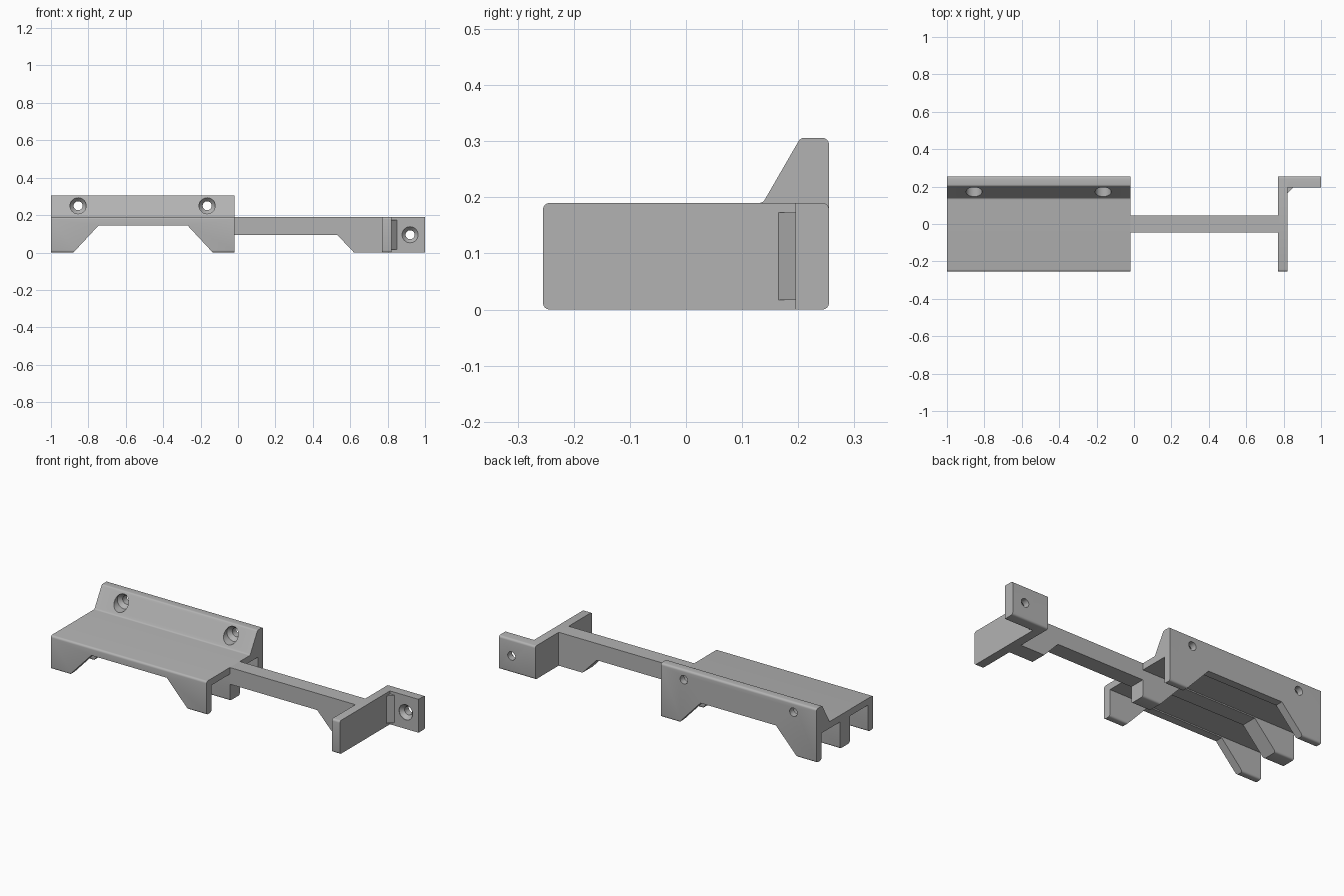
import bpy, bmesh, math
from mathutils import Vector, Matrix

cube = bpy.data.objects.get("Cube")
if cube:
    bpy.data.objects.remove(cube, do_unlink=True)

grey = bpy.data.materials.new("plain grey")
grey.use_nodes = True
colour = (0.45, 0.45, 0.45, 1)
grey.diffuse_color = colour
grey.node_tree.nodes["Principled BSDF"].inputs["Base Color"].default_value = colour

BACK, FRONT, TOP = 0.255, -0.255, 0.19
WALL, RIB, ROUND = 0.045, 0.045, 0.012


def rounded(points, steps=4):
    """Turn (u, v, radius) corners into an outline with arcs."""
    out = []
    for i, (u, v, r) in enumerate(points):
        p = Vector((u, v))
        if not r:
            out.append(p)
            continue
        a = (Vector(points[i - 1][:2]) - p).normalized()
        b = (Vector(points[(i + 1) % len(points)][:2]) - p).normalized()
        half = a.angle(b) / 2
        centre = p + (a + b).normalized() * (r / math.sin(half))
        start = p + a * (r / math.tan(half)) - centre
        end = p + b * (r / math.tan(half)) - centre
        for k in range(steps + 1):
            t = k / steps
            w = start.angle(end)
            arc = (start * math.sin((1 - t) * w) + end * math.sin(t * w)) / math.sin(w)
            out.append(centre + arc)
    return out


def finish(name, bm):
    bmesh.ops.recalc_face_normals(bm, faces=bm.faces)
    mesh = bpy.data.meshes.new(name)
    bm.to_mesh(mesh)
    bm.free()
    mesh.materials.append(grey)
    obj = bpy.data.objects.new(name, mesh)
    bpy.context.collection.objects.link(obj)
    return obj


def prism(name, axis, points, lo, hi):
    """Extrude an outline along the x, y or z axis."""
    place = {"x": lambda p, d: (d, p.x, p.y),
             "y": lambda p, d: (p.x, d, p.y),
             "z": lambda p, d: (p.x, p.y, d)}[axis]
    bm = bmesh.new()
    face = bm.faces.new([bm.verts.new(place(p, lo)) for p in rounded(points)])
    moved = bmesh.ops.extrude_face_region(bm, geom=[face])["geom"]
    shift = Vector(place(Vector((0, 0)), hi - lo))
    bmesh.ops.translate(bm, vec=shift, verts=[g for g in moved if isinstance(g, bmesh.types.BMVert)])
    return finish(name, bm)


def screw_cutter(x, z):
    """Wide bore, conical seat and narrow through hole, revolved about y."""
    steps = 32
    rings = [(0.05, 0.043), (0.197, 0.043), (0.218, 0.024), (0.3, 0.024)]
    bm = bmesh.new()
    loops = [[bm.verts.new((x + r * math.cos(2 * math.pi * k / steps), y,
                            z + r * math.sin(2 * math.pi * k / steps)))
              for k in range(steps)] for y, r in rings]
    for a, b in zip(loops, loops[1:]):
        for k in range(steps):
            n = (k + 1) % steps
            bm.faces.new((a[k], a[n], b[n], b[k]))
    bm.faces.new(loops[0])
    bm.faces.new(loops[-1])
    return finish("cutter", bm)


def cut(obj, cutter):
    cutter.hide_render = True
    mod = obj.modifiers.new("cut", "BOOLEAN")
    mod.operation = "DIFFERENCE"
    mod.solver = "EXACT"
    mod.object = cutter
    bpy.context.view_layer.objects.active = obj
    bpy.ops.object.modifier_apply(modifier=mod.name)
    bpy.data.objects.remove(cutter, do_unlink=True)


# Holder tray: ribbed cross-section with a raised sloping back
CEIL = 0.152
tray = prism("holder_tray", "x", [
    (FRONT, 0, ROUND), (FRONT, TOP, ROUND),
    (0.137, TOP, ROUND), (0.204, 0.306, ROUND), (BACK, 0.306, ROUND),
    (BACK, 0, ROUND), (BACK - WALL, 0, ROUND), (BACK - WALL, CEIL, 0),
    (RIB, CEIL, 0), (RIB, 0, ROUND), (-RIB, 0, ROUND), (-RIB, CEIL, 0),
    (FRONT + WALL, CEIL, 0), (FRONT + WALL, 0, ROUND)], -1, -0.02)

# Arched gap between the feet, then the two screw holes
cut(tray, prism("cutter", "y", [
    (-0.9, -0.02, 0), (-0.88, 0, 0), (-0.745, 0.145, 0), (-0.27, 0.145, 0),
    (-0.135, 0, 0), (-0.115, -0.02, 0)], -0.4, 0.4))
for x in (-0.855, -0.165):
    cut(tray, screw_cutter(x, 0.25))

# Connecting beam with a flared foot
beam = prism("connecting_beam", "y", [
    (-0.02, 0.095, 0), (-0.02, TOP, 0), (0.775, TOP, 0), (0.775, 0, 0),
    (0.62, 0, 0), (0.53, 0.095, 0)], -RIB, RIB)

# Cross plate, mounting tab and corner gusset
plate = prism("cross_plate", "x", [
    (FRONT, 0, ROUND), (FRONT, TOP, ROUND), (BACK, TOP, ROUND), (BACK, 0, ROUND)], 0.77, 0.82)
tab = prism("mounting_tab", "x", [
    (0.195, 0, 0), (0.195, TOP, 0), (BACK, TOP, ROUND), (BACK, 0, ROUND)], 0.82, 1)
cut(tab, screw_cutter(0.92, 0.095))
gusset = prism("corner_gusset", "z", [
    (0.82, 0.195, 0), (0.85, 0.195, 0), (0.82, 0.165, 0)], 0.017, 0.173)

# Smooth only the small rounds and the holes
bpy.ops.object.select_all(action="DESELECT")
for obj in (tray, beam, plate, tab, gusset):
    obj.select_set(True)
    bpy.context.view_layer.objects.active = obj
bpy.ops.object.shade_smooth_by_angle(angle=math.radians(28))
